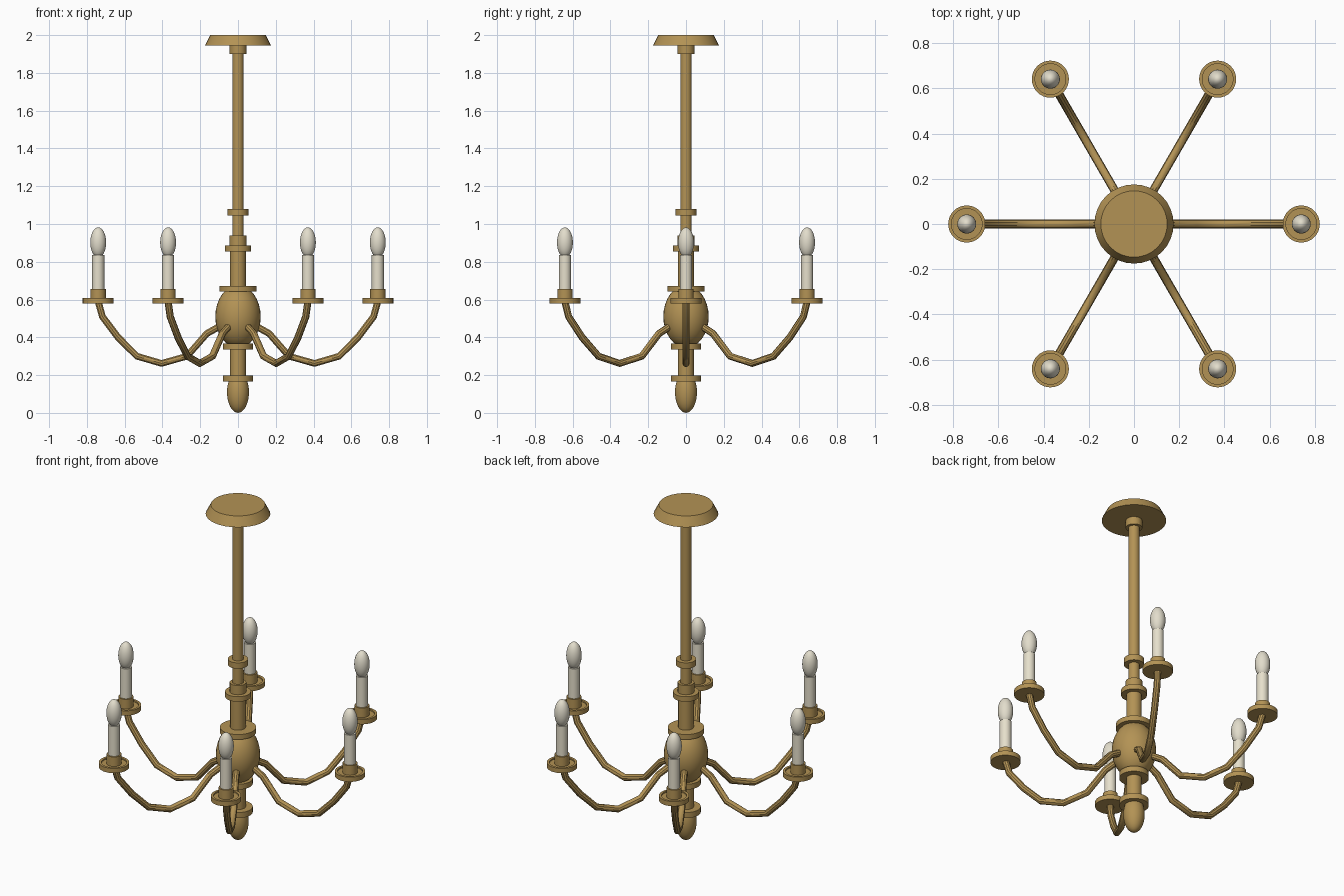
import bpy, math
from mathutils import Matrix

cube = bpy.data.objects.get("Cube")
if cube:
    bpy.data.objects.remove(cube)


def material(name, rgb):
    m = bpy.data.materials.new(name)
    m.use_nodes = True
    m.diffuse_color = (*rgb, 1)
    m.node_tree.nodes["Principled BSDF"].inputs["Base Color"].default_value = (*rgb, 1)
    return m


BRASS = material("brass", (0.45, 0.29, 0.09))
IVORY = material("ivory candle", (0.79, 0.74, 0.60))
GLASS = material("frosted bulb", (0.76, 0.72, 0.60))


def finish(obj, name, mat):
    obj.name = name
    obj.data.materials.append(mat)
    bpy.ops.object.shade_smooth_by_angle(angle=math.radians(35))
    return obj


def turned(name, z0, z1, r0, r1=None, mat=BRASS, at=(0, 0), sides=32):
    """Upright cylinder or cone between two heights."""
    bpy.ops.mesh.primitive_cone_add(
        vertices=sides, radius1=r0, radius2=r0 if r1 is None else r1,
        depth=z1 - z0, location=(*at, (z0 + z1) / 2))
    return finish(bpy.context.object, name, mat)


def ellipsoid(name, z, r, rz, mat=BRASS, at=(0, 0)):
    bpy.ops.mesh.primitive_uv_sphere_add(segments=32, ring_count=16, location=(*at, z))
    bpy.context.object.scale = (r, r, rz)
    bpy.ops.object.transform_apply(location=False, rotation=False)
    return finish(bpy.context.object, name, mat)


def lathe(name, profile, mat, at=(0, 0), sides=32):
    """Closed (radius, height) profile spun about the upright axis."""
    n = len(profile)
    verts, faces = [], []
    for i in range(sides):
        a = math.tau * i / sides
        verts += [(r * math.cos(a), r * math.sin(a), z) for r, z in profile]
        j = (i + 1) % sides
        faces += [(i * n + k, j * n + k, j * n + k + 1, i * n + k + 1) for k in range(n - 1)]
    faces.append([i * n for i in reversed(range(sides))])
    faces.append([i * n + n - 1 for i in range(sides)])
    mesh = bpy.data.meshes.new(name)
    mesh.from_pydata(verts, [], faces)
    obj = bpy.data.objects.new(name, mesh)
    obj.location = (*at, 0)
    bpy.context.collection.objects.link(obj)
    bpy.ops.object.select_all(action="DESELECT")
    obj.select_set(True)
    bpy.context.view_layer.objects.active = obj
    return finish(obj, name, mat)


def arm(name, path, radius, angle):
    """Bent tube through (reach, height) points, turned about the stem."""
    curve = bpy.data.curves.new(name, "CURVE")
    curve.dimensions = "3D"
    curve.bevel_depth = radius
    curve.bevel_resolution = 3
    curve.use_fill_caps = True
    spline = curve.splines.new("POLY")
    spline.points.add(len(path) - 1)
    for p, (r, z) in zip(spline.points, path):
        p.co = (r, 0, z, 1)
    obj = bpy.data.objects.new(name, curve)
    bpy.context.collection.objects.link(obj)
    bpy.ops.object.select_all(action="DESELECT")
    obj.select_set(True)
    bpy.context.view_layer.objects.active = obj
    bpy.ops.object.convert(target="MESH")
    obj = bpy.context.object
    obj.data.transform(Matrix.Rotation(angle, 4, "Z"))
    return finish(obj, name, BRASS)


# Ceiling plate and hanging rod
turned("ceiling_plate", 1.945, 2.0, 0.175, 0.147)
turned("rod_collar", 1.90, 1.95, 0.045)
turned("rod", 0.9, 1.92, 0.03)

# Turned centre column, top to bottom
turned("rod_ring", 1.045, 1.08, 0.055)
turned("column_collar", 0.88, 0.94, 0.045)
turned("upper_ring", 0.855, 0.885, 0.07)
turned("upper_column", 0.65, 0.86, 0.042)
turned("shoulder_ring", 0.642, 0.672, 0.098)
ellipsoid("hub", 0.51, 0.12, 0.165)
turned("hub_base_ring", 0.335, 0.367, 0.08)
turned("lower_column", 0.18, 0.36, 0.042)
turned("lower_ring", 0.165, 0.198, 0.08)
ellipsoid("finial", 0.11, 0.058, 0.11)

# Six arms, each with a drip pan, cup, candle and bulb
ARM_PATH = [(0.08, 0.468), (0.165, 0.42), (0.27, 0.30), (0.405, 0.262),
            (0.535, 0.30), (0.635, 0.40), (0.718, 0.51), (0.74, 0.59)]
PAN = [(0.03, 0.58), (0.082, 0.58), (0.082, 0.608), (0.068, 0.608),
       (0.068, 0.60), (0.03, 0.60)]
for i in range(6):
    a = math.tau * i / 6
    at = (0.74 * math.cos(a), 0.74 * math.sin(a))
    n = f"_{i + 1}"
    arm("arm" + n, ARM_PATH, 0.019, a)
    lathe("drip_pan" + n, PAN, BRASS, at)
    turned("candle_cup" + n, 0.595, 0.657, 0.04, at=at)
    turned("candle" + n, 0.65, 0.835, 0.032, mat=IVORY, at=at)
    ellipsoid("bulb" + n, 0.902, 0.042, 0.08, GLASS, at)
